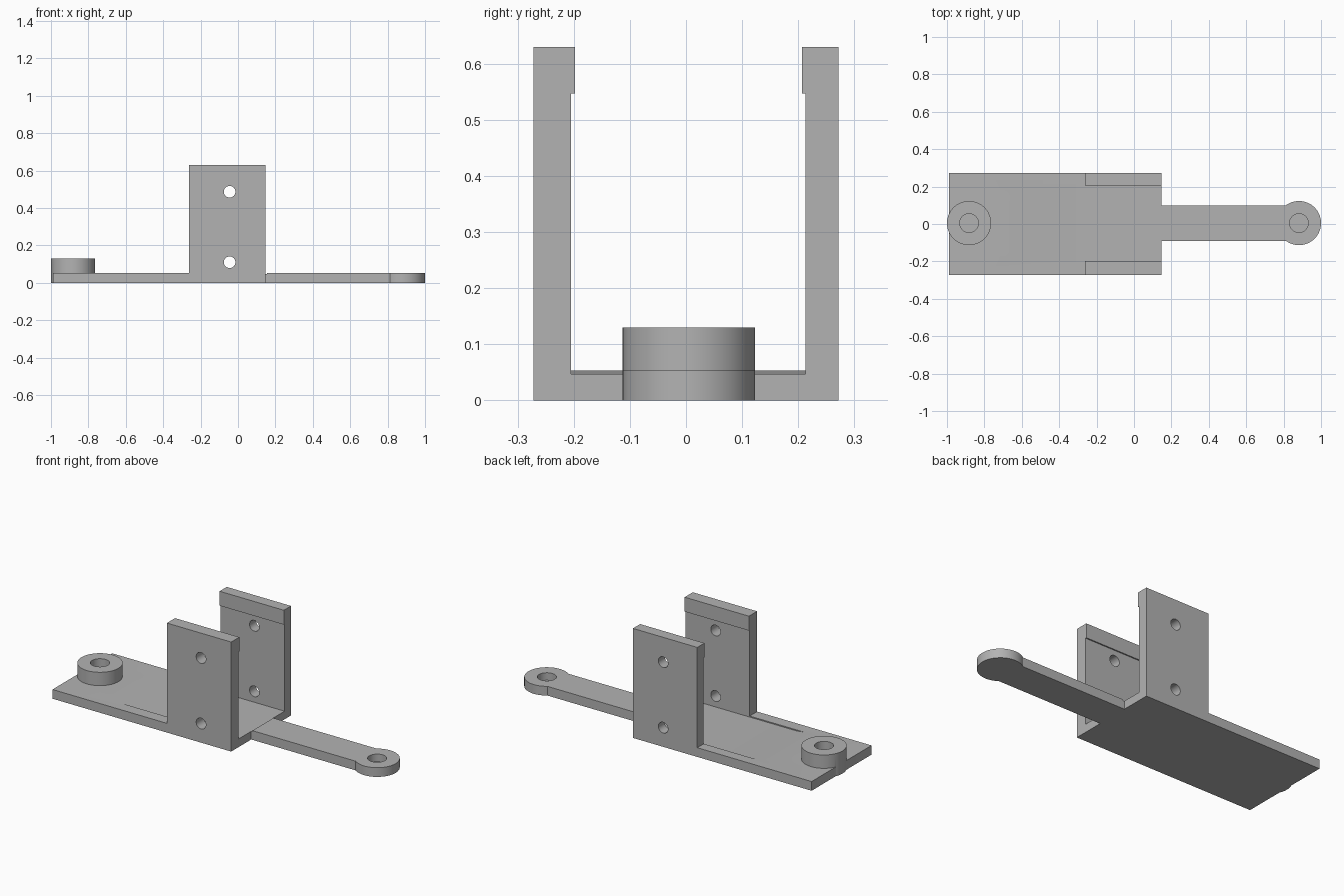
import bpy, bmesh, math
from mathutils import Matrix, Vector

if "Cube" in bpy.data.objects:
    bpy.data.objects.remove(bpy.data.objects["Cube"])

grey = bpy.data.materials.new("mid grey")
grey.diffuse_color = (0.45, 0.45, 0.45, 1)
grey.use_nodes = True
grey.node_tree.nodes["Principled BSDF"].inputs["Base Color"].default_value = grey.diffuse_color


def finish(name, bm):
    bmesh.ops.recalc_face_normals(bm, faces=bm.faces)
    me = bpy.data.meshes.new(name)
    bm.to_mesh(me)
    bm.free()
    ob = bpy.data.objects.new(name, me)
    bpy.context.collection.objects.link(ob)
    me.materials.append(grey)
    return ob


def prism(name, pts, axis, lo, hi):
    """Extrude a 2D outline along y (outline x,z) or x (outline y,z)."""
    bm = bmesh.new()
    put = (lambda p: (p[0], lo, p[1])) if axis == 'y' else (lambda p: (lo, p[0], p[1]))
    step = Vector((0, hi - lo, 0)) if axis == 'y' else Vector((hi - lo, 0, 0))
    face = bm.faces.new([bm.verts.new(put(p)) for p in pts])
    ext = bmesh.ops.extrude_face_region(bm, geom=[face])["geom"]
    bmesh.ops.translate(bm, vec=step, verts=[v for v in ext if isinstance(v, bmesh.types.BMVert)])
    return finish(name, bm)


def box(name, x0, x1, y0, y1, z0, z1):
    return prism(name, [(x0, z0), (x1, z0), (x1, z1), (x0, z1)], 'y', y0, y1)


def cylinder(name, r, centre, depth, along_y=False, seg=64):
    m = Matrix.Translation(centre)
    if along_y:
        m = m @ Matrix.Rotation(math.pi / 2, 4, 'X')
    bm = bmesh.new()
    bmesh.ops.create_cone(bm, cap_ends=True, segments=seg, radius1=r, radius2=r,
                          depth=depth, matrix=m)
    return finish(name, bm)


def combine(target, other, op):
    mod = target.modifiers.new(op, 'BOOLEAN')
    mod.operation, mod.object, mod.solver = op, other, 'EXACT'
    bpy.context.view_layer.objects.active = target
    bpy.ops.object.modifier_apply(modifier=mod.name)
    bpy.data.objects.remove(other)


T = 0.053        # plate thickness
CY = 0.005       # centre line of arm and boss
BOSS_X, EYE_X = -0.882, 0.882

# base plate with arm, round arm end and boss
bracket = box("bracket", -0.99, 0.147, -0.272, 0.272, 0, T)
combine(bracket, box("arm", 0.1, 0.88, -0.09, 0.10, 0, T), 'UNION')
combine(bracket, cylinder("arm_end", 0.118, (EYE_X, CY, T / 2), T), 'UNION')
combine(bracket, cylinder("boss", 0.118, (BOSS_X, CY, 0.065), 0.13), 'UNION')

# upright walls with an inward lip at the top
front = [(-0.272, 0), (-0.205, 0), (-0.205, 0.547), (-0.198, 0.547), (-0.198, 0.63), (-0.272, 0.63)]
back = [(0.272, 0), (0.213, 0), (0.213, 0.547), (0.207, 0.547), (0.207, 0.63), (0.272, 0.63)]
for name, outline in (("front_wall", front), ("back_wall", back)):
    combine(bracket, prism(name, outline, 'x', -0.262, 0.147), 'UNION')

# shallow channel between the walls, ramping out towards the boss
channel = [(-0.622, 0.055), (-0.56, 0.047), (0.155, 0.047), (0.155, 0.055)]
combine(bracket, prism("channel", channel, 'y', -0.205, 0.213), 'DIFFERENCE')

# blind holes in boss and arm end, cross holes through both walls
for x in (BOSS_X, EYE_X):
    combine(bracket, cylinder("blind_hole", 0.05, (x, CY, 0.11), 0.2, seg=48), 'DIFFERENCE')
for z in (0.11, 0.487):
    combine(bracket, cylinder("cross_hole", 0.031, (-0.045, 0, z), 0.8, True, 32), 'DIFFERENCE')

bracket.select_set(True)
bpy.context.view_layer.objects.active = bracket
bpy.ops.object.shade_smooth_by_angle(angle=math.radians(30))
